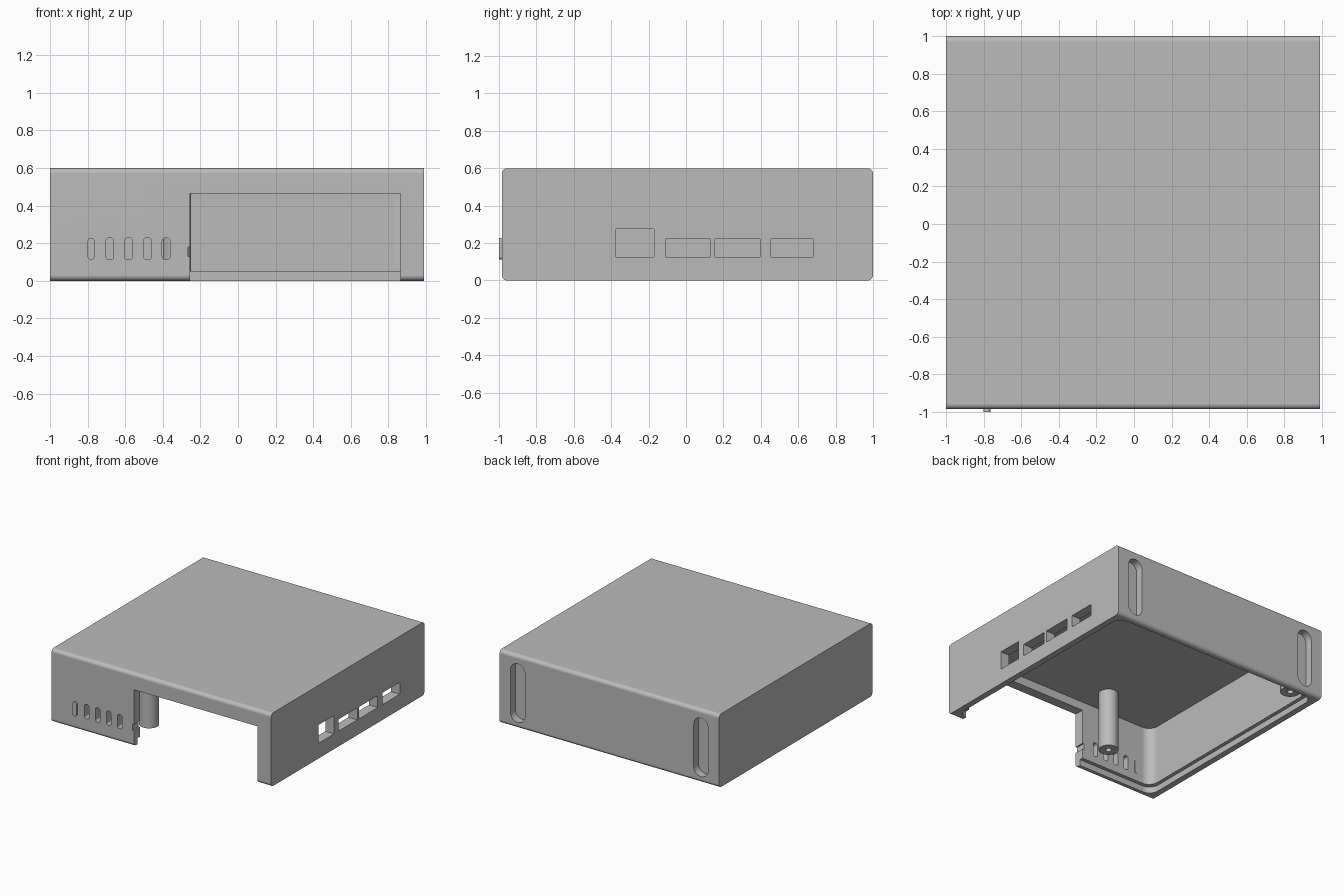
import bpy, bmesh, math

cube = bpy.data.objects.get("Cube")
if cube:
    bpy.data.objects.remove(cube, do_unlink=True)

grey = bpy.data.materials.new("plain grey")
grey.use_nodes = True
colour = (0.5, 0.5, 0.5, 1)
grey.diffuse_color = colour
grey.node_tree.nodes["Principled BSDF"].inputs["Base Color"].default_value = colour


def rounded(a0, a1, b0, b1, r=0.0, n=8):
    """Outline of a rectangle with rounded corners."""
    if r == 0:
        return [(a0, b0), (a1, b0), (a1, b1), (a0, b1)]
    r = min(r, (a1 - a0) / 2 - 1e-4, (b1 - b0) / 2 - 1e-4)
    centres = [(a1 - r, b1 - r), (a0 + r, b1 - r), (a0 + r, b0 + r), (a1 - r, b0 + r)]
    pts = []
    for q, (ca, cb) in enumerate(centres):
        for i in range(n + 1):
            t = (q + i / n) * math.pi / 2
            pts.append((ca + r * math.cos(t), cb + r * math.sin(t)))
    return pts


def prism(name, outline, axis, lo, hi):
    """Extrude an outline along an axis."""
    place = {"x": lambda a, b, t: (t, a, b),
             "y": lambda a, b, t: (a, t, b),
             "z": lambda a, b, t: (a, b, t)}[axis]
    bm = bmesh.new()
    low = [bm.verts.new(place(a, b, lo)) for a, b in outline]
    high = [bm.verts.new(place(a, b, hi)) for a, b in outline]
    bm.faces.new(low)
    bm.faces.new(high)
    n = len(outline)
    for i in range(n):
        j = (i + 1) % n
        bm.faces.new((low[i], low[j], high[j], high[i]))
    bmesh.ops.recalc_face_normals(bm, faces=bm.faces)
    mesh = bpy.data.meshes.new(name)
    bm.to_mesh(mesh)
    bm.free()
    mesh.materials.append(grey)
    ob = bpy.data.objects.new(name, mesh)
    bpy.context.collection.objects.link(ob)
    return ob


def cut(target, outline, axis, lo, hi):
    """Subtract a prism from the target and discard it."""
    cutter = prism("cutter", outline, axis, lo, hi)
    cutter.hide_render = True
    mod = target.modifiers.new("cut", "BOOLEAN")
    mod.operation = "DIFFERENCE"
    mod.solver = "EXACT"
    mod.object = cutter
    bpy.context.view_layer.update()
    result = bpy.data.meshes.new_from_object(
        target.evaluated_get(bpy.context.evaluated_depsgraph_get()))
    target.modifiers.clear()
    target.data = result
    bpy.data.objects.remove(cutter, do_unlink=True)


def smooth(ob):
    bpy.ops.object.select_all(action="DESELECT")
    ob.select_set(True)
    bpy.context.view_layer.objects.active = ob
    bpy.ops.object.shade_smooth_by_angle(angle=math.radians(30))
    mod = ob.modifiers.new("even shading", "WEIGHTED_NORMAL")
    mod.keep_sharp = True


LEFT, RIGHT, FRONT, BACK, TOP = -1.0, 0.99, -0.985, 1.0, 0.6
WALL, LIP, SEAT = 0.08, 0.05, 0.05

# Outer block, rounded along its width
shell = prism("case_shell", rounded(FRONT, BACK, 0, TOP, 0.03), "x", LEFT, RIGHT)


def inner(t, r):
    return rounded(LEFT + t, RIGHT - t, FRONT + t, BACK - t, r)


# Hollow interior and the stepped seat for a base plate
cut(shell, inner(WALL, 0.08), "z", -0.1, 0.535)
cut(shell, inner(LIP, 0.08), "z", -0.1, SEAT)

# Large front opening with a small latch notch beside it
cut(shell, rounded(-0.255, 0.865, -0.1, 0.465), "y", -1.2, -0.6)
cut(shell, rounded(-0.267, -0.2, 0.13, 0.18), "y", -1.2, -0.85)

# Front vent slots
for i in range(5):
    x = -0.782 + 0.1 * i
    half = 0.018 if i == 0 else 0.021
    cut(shell, rounded(x - half, x + half, 0.112, 0.228, 0.017), "y", -1.2, -0.85)

# Port openings in the side wall
for y0, y1, z1 in ((-0.375, -0.17, 0.275), (-0.11, 0.13, 0.222),
                   (0.155, 0.395, 0.222), (0.455, 0.68, 0.222)):
    cut(shell, rounded(y0, y1, 0.125, z1), "x", 0.85, 1.2)

# Blind mounting slots in the back
for x in (-0.835, 0.825):
    cut(shell, rounded(x - 0.065, x + 0.065, 0.05, 0.53, 0.065), "y", 0.937, 1.2)
smooth(shell)

# Indicator filling the first vent slot
light = prism("indicator", rounded(-0.8, -0.764, 0.112, 0.228, 0.017), "y", -1.0, -0.9)
smooth(light)

# Screw posts hanging from the roof
for name, x, y in (("front_screw_post", -0.325, -0.686), ("back_screw_post", -0.81, 0.86)):
    post = prism(name, rounded(x - 0.075, x + 0.075, y - 0.075, y + 0.075, 0.075), "z", SEAT, 0.55)
    cut(post, rounded(x - 0.024, x + 0.024, y - 0.024, y + 0.024, 0.024), "z", -0.1, 0.4)
    smooth(post)
